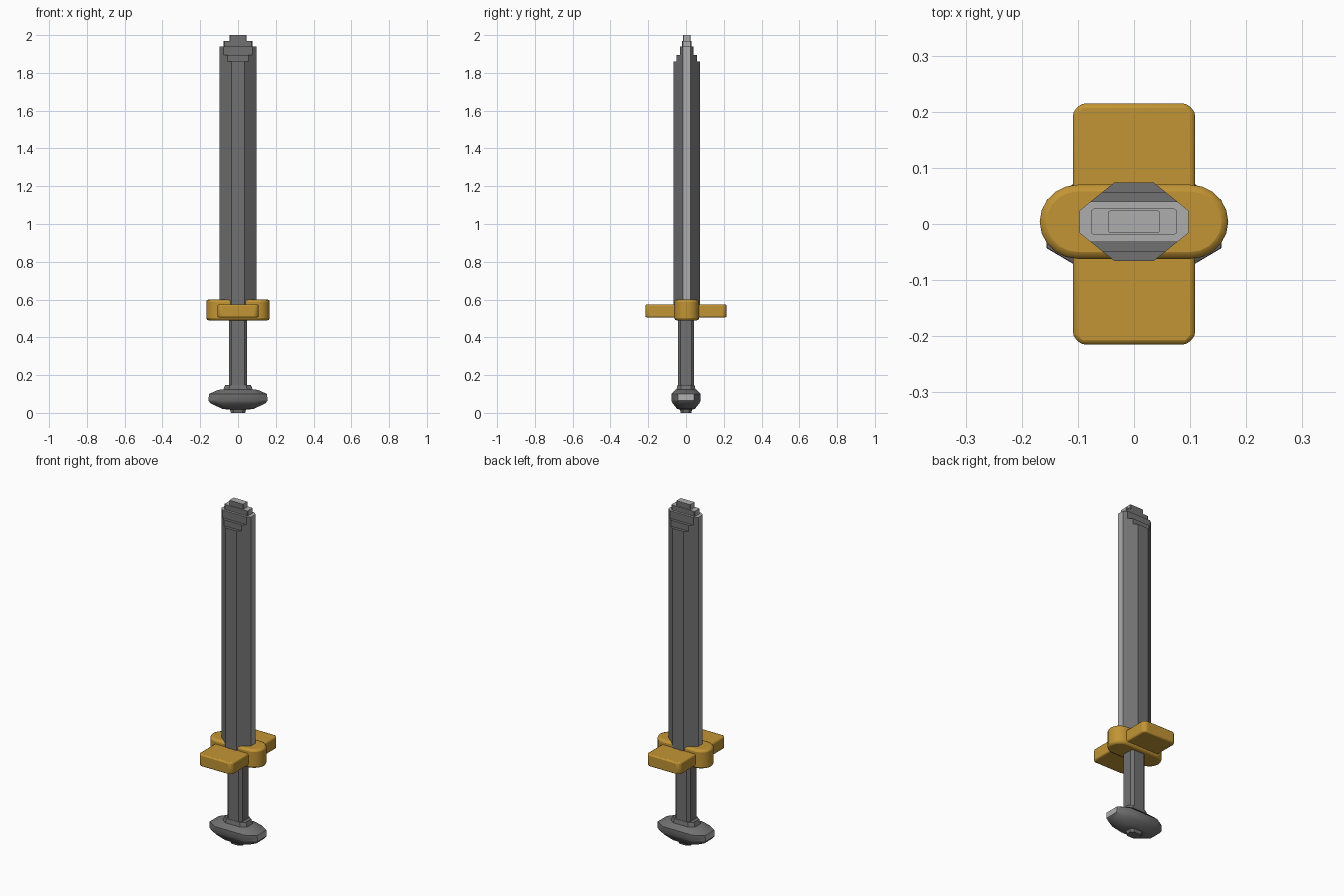
import bpy, bmesh, math

cube = bpy.data.objects.get("Cube")
if cube:
    bpy.data.objects.remove(cube, do_unlink=True)


def material(name, rgb):
    m = bpy.data.materials.new(name)
    m.use_nodes = True
    m.diffuse_color = (*rgb, 1)
    bsdf = next(n for n in m.node_tree.nodes if n.type == 'BSDF_PRINCIPLED')
    bsdf.inputs["Base Color"].default_value = (*rgb, 1)
    return m


steel = material("dark_steel", (0.165, 0.165, 0.17))
bright = material("bright_edge", (0.42, 0.42, 0.43))
gold = material("gold", (0.54, 0.30, 0.035))


def chamfered(hx, hy, cx, cy):
    """Eight-sided outline of a rectangle with cut corners."""
    quarter = [(hx, hy - cy), (hx - cx, hy)]
    pts = list(quarter)
    pts += [(-x, y) for x, y in reversed(quarter)]
    pts += [(-x, -y) for x, y in quarter]
    pts += [(x, -y) for x, y in reversed(quarter)]
    return pts


def loft(name, sections, mats, y_off=0.0, bevel=0.0, bright_rule=None):
    """Skin a stack of (z, outline) sections and cap both ends."""
    bm = bmesh.new()
    rings = [[bm.verts.new((x, y + y_off, z)) for x, y in pts] for z, pts in sections]
    n = len(rings[0])
    for a, b in zip(rings, rings[1:]):
        for i in range(n):
            j = (i + 1) % n
            bm.faces.new((a[i], a[j], b[j], b[i]))
    bm.faces.new(rings[0][::-1])
    bm.faces.new(rings[-1])
    bm.normal_update()
    if bright_rule:
        for f in bm.faces:
            f.material_index = int(bright_rule(f))
    me = bpy.data.meshes.new(name)
    bm.to_mesh(me)
    bm.free()
    ob = bpy.data.objects.new(name, me)
    bpy.context.collection.objects.link(ob)
    for m in mats:
        me.materials.append(m)
    if bevel:
        mod = ob.modifiers.new("soft_edges", 'BEVEL')
        mod.width = bevel
        mod.segments = 2
        mod.limit_method = 'ANGLE'
        mod.angle_limit = math.radians(40)
    bpy.ops.object.select_all(action='DESELECT')
    ob.select_set(True)
    bpy.context.view_layer.objects.active = ob
    bpy.ops.object.shade_smooth_by_angle(angle=math.radians(32))
    return ob


# Blade: bevelled bar whose tip steps inwards
def blade_outline(hx, hy):
    cy = max(hy - 0.02, 0.002)
    return chamfered(hx, hy, cy * 1.24, cy)


steps = [(0.55, 1.86, 0.097, 0.07), (1.86, 1.895, 0.097, 0.053),
         (1.895, 1.94, 0.097, 0.036), (1.94, 1.97, 0.076, 0.024),
         (1.97, 2.0, 0.045, 0.02)]
blade = []
for z0, z1, hx, hy in steps:
    blade += [(z0, blade_outline(hx, hy)), (z1, blade_outline(hx, hy))]
loft("blade", blade, [steel, bright], 0.004,
     bright_rule=lambda f: abs(f.normal.x) > 0.9
     or (f.normal.z > 0.9 and f.calc_center_median().z > 1.93))

# Grip
grip = chamfered(0.048, 0.043, 0.014, 0.014)
loft("grip", [(0.12, grip), (0.52, grip)], [steel])

# Pommel: wide lozenge with a stepped collar and foot
profile = [(0.0, 0.038, 0.028), (0.018, 0.042, 0.032), (0.02, 0.08, 0.046),
           (0.05, 0.145, 0.07), (0.065, 0.156, 0.078), (0.1, 0.154, 0.078),
           (0.122, 0.105, 0.056), (0.124, 0.078, 0.05), (0.148, 0.068, 0.045)]
loft("pommel", [(z, chamfered(hx, hy, hx * 0.38, hy * 0.45)) for z, hx, hy in profile],
     [steel, bright],
     bright_rule=lambda f: abs(f.normal.x) > 0.9 and 0.06 < f.calc_center_median().z < 0.11)

# Crossguard bar running front to back
bar = chamfered(0.109, 0.215, 0.015, 0.015)
loft("crossguard_bar", [(0.505, bar), (0.575, bar)], [gold], bevel=0.008)

# Rounded hub of the guard
half = [(0.1 + 0.068 * math.cos(a), 0.066 * math.sin(a))
        for a in (math.radians(-90 + 18 * k) for k in range(11))]
hub = half + [(-x, -y) for x, y in half]
loft("crossguard_hub", [(0.49, hub), (0.60, hub)], [gold], 0.004, bevel=0.012)
